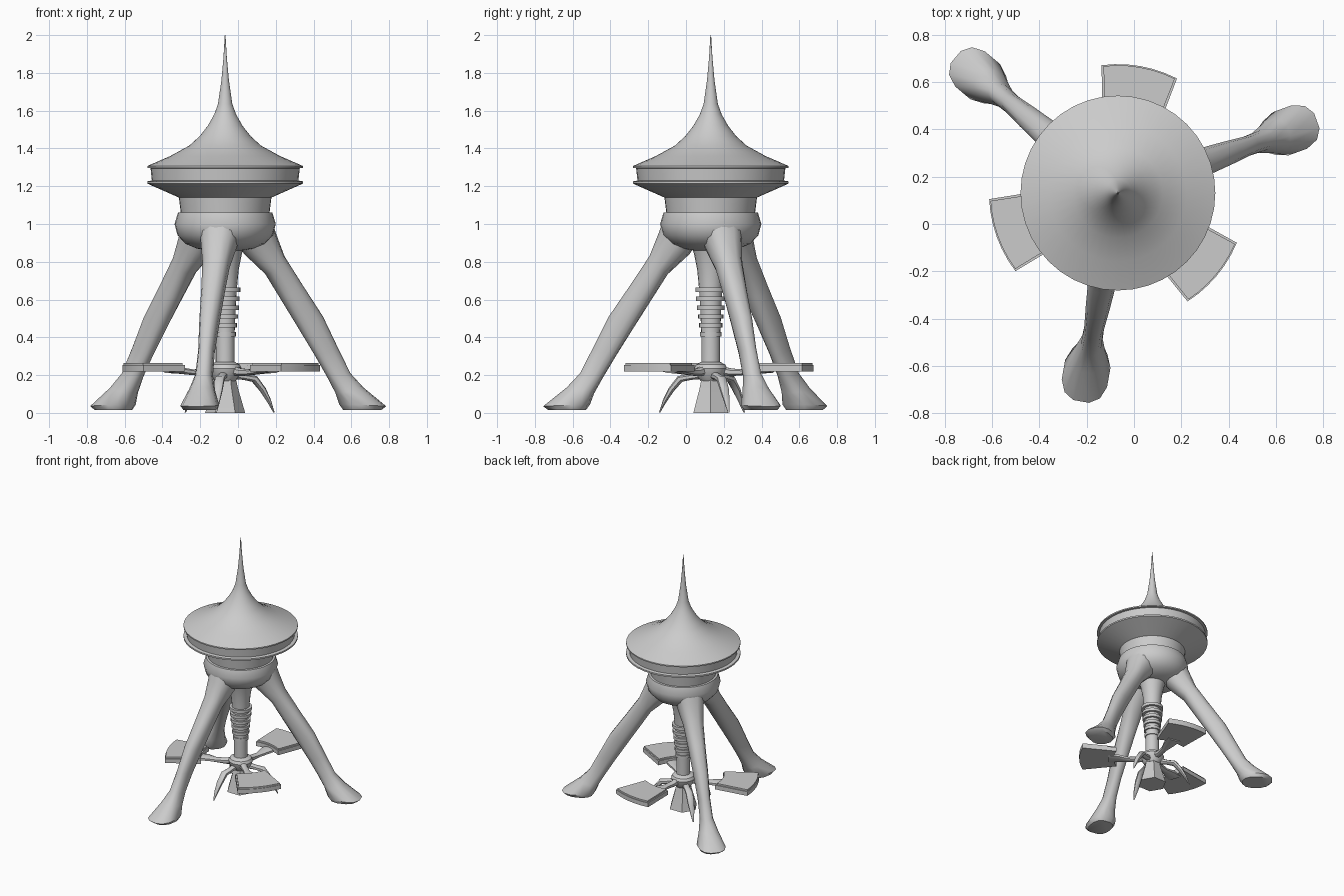
import bpy, bmesh
from math import sin, cos, pi, radians, asin
from mathutils import Matrix

CX, CY = -0.068, 0.131            # common vertical axis
LEGS = (20, 140, 260)
PANELS = (80, 200, 320)


def finish(bm, name, turn=0, angle=35):
    bmesh.ops.remove_doubles(bm, verts=bm.verts, dist=1e-5)
    bmesh.ops.recalc_face_normals(bm, faces=bm.faces)
    bm.transform(Matrix.Translation((CX, CY, 0)) @ Matrix.Rotation(radians(turn), 4, 'Z'))
    me = bpy.data.meshes.new(name)
    bm.to_mesh(me)
    bm.free()
    ob = bpy.data.objects.new(name, me)
    bpy.context.collection.objects.link(ob)
    bpy.ops.object.select_all(action='DESELECT')
    ob.select_set(True)
    bpy.context.view_layer.objects.active = ob
    bpy.ops.object.shade_smooth_by_angle(angle=radians(angle))
    return ob


def skin(bm, rings, cap=True):
    """Bridge equal-length rings of points into a tube."""
    vs = [[bm.verts.new(p) for p in ring] for ring in rings]
    n = len(vs[0])
    for a, b in zip(vs, vs[1:]):
        for i in range(n):
            j = (i + 1) % n
            bm.faces.new((a[i], a[j], b[j], b[i]))
    if cap:
        bm.faces.new(vs[0])
        bm.faces.new(vs[-1])


def lathe(name, profile, n=32, angle=35):
    bm = bmesh.new()
    skin(bm, [[(r * cos(2 * pi * i / n), r * sin(2 * pi * i / n), z) for i in range(n)]
              for r, z in profile])
    return finish(bm, name, 0, angle)


def limb(name, turn, sections, n=12, power=0.8, angle=40):
    """Loft along +x; section = outer r,z / inner r,z / half width."""
    sp = lambda v: abs(v) ** power * (1 if v > 0 else -1)
    rings = []
    for r1, z1, r2, z2, w in sections:
        ring = []
        for i in range(n):
            a = 2 * pi * (i + 0.5) / n
            t = 0.5 + 0.5 * sp(cos(a)) / cos(pi / n) ** power
            ring.append((r2 + (r1 - r2) * t, w * sp(sin(a)), z2 + (z1 - z2) * t))
        rings.append(ring)
    bm = bmesh.new()
    skin(bm, rings)
    return finish(bm, name, turn, angle)


def slab(name, turn, r_in, r_out, w_in, w_out, z0, z1, n=6):
    """Arc-edged tapered plate along +x."""
    def arc(r, w):
        a = asin(w / r)
        return [(r * cos(a * (2 * i / n - 1)), r * sin(a * (2 * i / n - 1))) for i in range(n + 1)]
    outline = arc(r_out, w_out) + arc(r_in, w_in)[::-1]
    bm = bmesh.new()
    skin(bm, [[(x, y, z) for x, y in outline] for z in (z0, z1)])
    return finish(bm, name, turn, 25)


# Spired roof with a grooved rim and tapered underside
lathe("spire_roof", [(0.002, 2.0), (0.009, 1.88), (0.02, 1.76), (0.038, 1.635), (0.058, 1.58),
                     (0.092, 1.52), (0.135, 1.465), (0.19, 1.415), (0.29, 1.36), (0.412, 1.307),
                     (0.412, 1.297), (0.395, 1.295), (0.388, 1.23), (0.412, 1.226),
                     (0.412, 1.214), (0.245, 1.14), (0.235, 1.06)], n=40)

# Rounded body that the legs grow from
lathe("body_bowl", [(0.235, 1.062), (0.25, 1.06), (0.268, 1.0), (0.252, 0.94), (0.21, 0.895),
                    (0.15, 0.87), (0.09, 0.86)])

# Central column and its rings
lathe("column", [(0.1, 0.88), (0.088, 0.84), (0.072, 0.76), (0.065, 0.69), (0.058, 0.6),
                 (0.05, 0.42), (0.05, 0.24)], n=20)
for i in range(6):
    z, r = 0.64 - 0.047 * i, 0.082 - 0.005 * i
    lathe("column_ring", [(r, z + 0.023), (r, z)], n=20)

# Lower hub and six-sided foot
lathe("lower_hub", [(0.05, 0.27), (0.078, 0.255), (0.088, 0.235), (0.08, 0.205), (0.055, 0.17)], n=20)
lathe("centre_foot", [(0.055, 0.19), (0.068, 0.13), (0.106, 0)], n=6, angle=20)

for turn in LEGS:
    # Long splayed leg with flared foot
    limb("leg", turn, [
        (0.235, 1.055, 0.08, 0.90, 0.115), (0.275, 0.95, 0.12, 0.84, 0.095),
        (0.325, 0.83, 0.235, 0.735, 0.072), (0.43, 0.675, 0.315, 0.61, 0.061),
        (0.545, 0.51, 0.405, 0.47, 0.052), (0.63, 0.345, 0.51, 0.305, 0.042),
        (0.70, 0.21, 0.58, 0.19, 0.045), (0.77, 0.135, 0.63, 0.105, 0.068),
        (0.895, 0.035, 0.655, 0.045, 0.1), (0.87, 0.016, 0.675, 0.016, 0.085)])
    # Curved claw under the hub
    limb("hub_claw", turn, [
        (0.04, 0.225, 0.04, 0.18, 0.025), (0.11, 0.205, 0.105, 0.175, 0.022),
        (0.175, 0.195, 0.155, 0.165, 0.026), (0.225, 0.13, 0.2, 0.115, 0.024),
        (0.255, 0.07, 0.238, 0.06, 0.016), (0.278, 0.002, 0.272, 0.002, 0.004)], n=8)

for turn in PANELS:
    # Seat-like plate with a thin upper layer, and its support arm
    slab("panel", turn, 0.29, 0.545, 0.113, 0.162, 0.22, 0.253)
    slab("panel_top", turn, 0.297, 0.54, 0.105, 0.153, 0.25, 0.265)
    limb("panel_arm", turn, [
        (0.05, 0.25, 0.05, 0.2, 0.03), (0.11, 0.235, 0.11, 0.195, 0.022),
        (0.18, 0.23, 0.18, 0.2, 0.024), (0.25, 0.24, 0.25, 0.207, 0.045),
        (0.33, 0.235, 0.33, 0.212, 0.055)], n=8)
